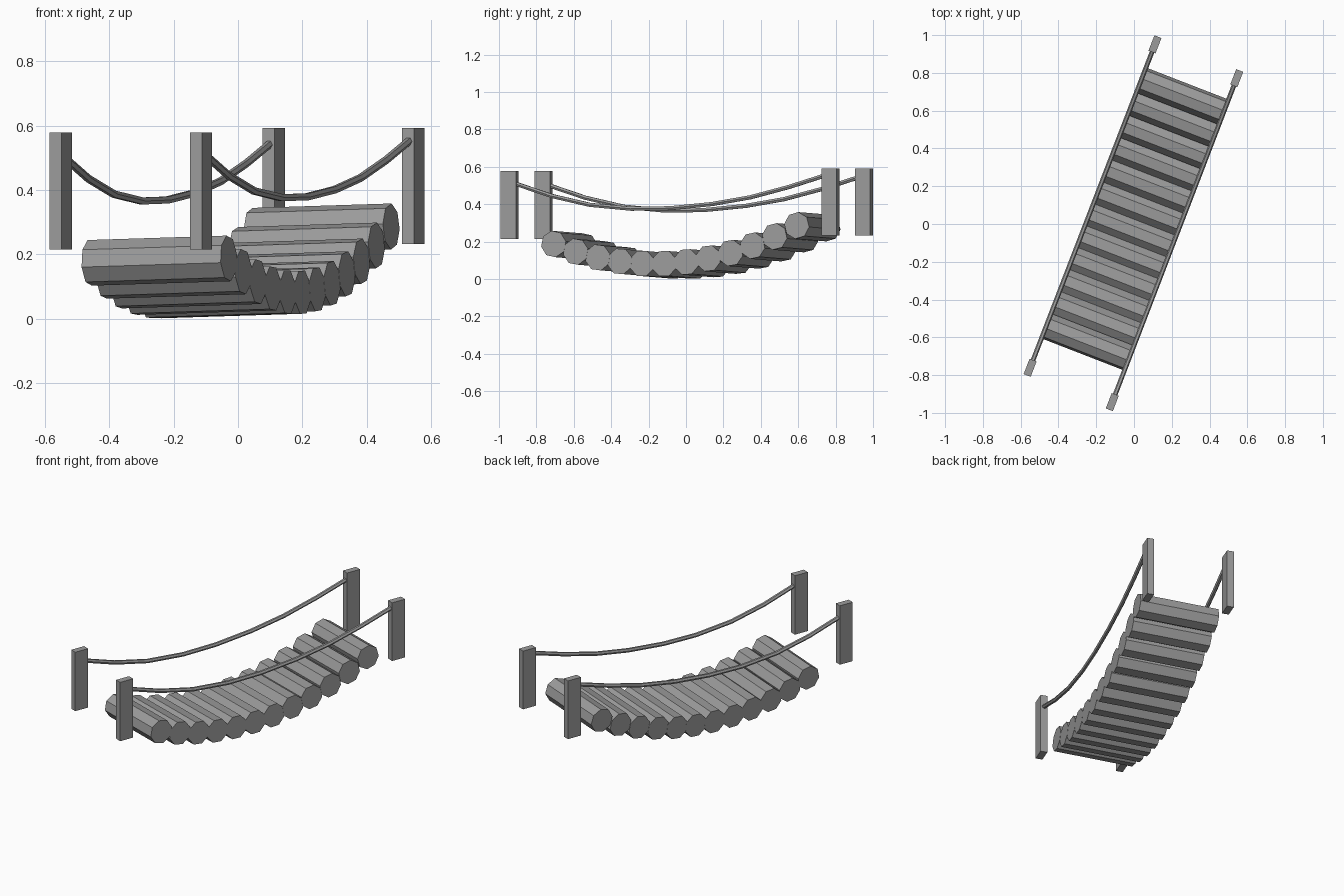
import bpy
import bmesh
from math import cos, sin, radians, atan
from mathutils import Matrix, Vector

if "Cube" in bpy.data.objects:
    bpy.data.objects.remove(bpy.data.objects["Cube"], do_unlink=True)

HEADING = radians(-21.2)
TURN = Matrix.Rotation(HEADING, 4, 'Z')
GREY = 0.33

wood = bpy.data.materials.new("weathered_grey")
wood.use_nodes = True
wood.diffuse_color = (GREY, GREY, GREY, 1)
wood.node_tree.nodes["Principled BSDF"].inputs["Base Color"].default_value = (GREY, GREY, GREY, 1)


def add_part(name, bm, matrix):
    mesh = bpy.data.meshes.new(name)
    bm.to_mesh(mesh)
    bm.free()
    mesh.materials.append(wood)
    part = bpy.data.objects.new(name, mesh)
    part.matrix_world = matrix
    bpy.context.collection.objects.link(part)


def add_log(index):
    # Octagonal log, rolled with the sagging slope of the deck
    step = index - 4.6
    slope = 0.01 * step / 0.127
    along = -0.671 + 0.1268 * index
    height = 0.075 + 0.005 * step ** 2
    bm = bmesh.new()
    bmesh.ops.create_cone(bm, cap_ends=True, segments=8, radius1=0.072, radius2=0.072, depth=0.463)
    spin = (Matrix.Rotation(radians(-1.7), 4, 'Y').inverted().inverted()
            @ Matrix.Rotation(0.6 * atan(slope), 4, 'X')
            @ Matrix.Rotation(radians(90), 4, 'Y')
            @ Matrix.Rotation(radians(22.5), 4, 'Z'))
    place = TURN @ Matrix.Translation((-0.002, along, height))
    add_part(f"deck_log_{index + 1}", bm, place @ spin)


def add_post(name, spot, bottom, top):
    bm = bmesh.new()
    bmesh.ops.create_cube(bm, size=1)
    place = Matrix.Translation((spot.x, spot.y, (bottom + top) / 2))
    add_part(name, bm, place @ TURN @ Matrix.Diagonal((0.04, 0.087, top - bottom, 1)))


def add_rope(name, start, end, lift):
    # Faceted hanging rope between two posts
    sag = [(0.01, 0.505), (0.13, 0.435), (0.25, 0.387), (0.38, 0.366), (0.5, 0.369),
           (0.63, 0.391), (0.75, 0.427), (0.87, 0.482), (0.985, 0.545)]
    curve = bpy.data.curves.new(name, 'CURVE')
    curve.dimensions = '3D'
    curve.bevel_depth = 0.0125
    curve.bevel_resolution = 1
    curve.use_fill_caps = True
    spline = curve.splines.new('POLY')
    spline.points.add(len(sag) - 1)
    spline.use_smooth = False
    for point, (s, z) in zip(spline.points, sag):
        spot = start.lerp(end, s)
        point.co = (spot.x, spot.y, z + lift, 1)
    curve.materials.append(wood)
    bpy.context.collection.objects.link(bpy.data.objects.new(name, curve))


# Deck
for i in range(12):
    add_log(i)

# Posts and hand ropes on both sides
sides = {"right": (Vector((-0.55, -0.761)), Vector((0.111, 0.951)), 0.0),
         "left": (Vector((-0.115, -0.943)), Vector((0.544, 0.772)), 0.01)}
for side, (front, back, lift) in sides.items():
    add_post(f"front_{side}_post", front, 0.215, 0.579)
    add_post(f"back_{side}_post", back, 0.232, 0.592)
    add_rope(f"{side}_hand_rope", front, back, lift)
